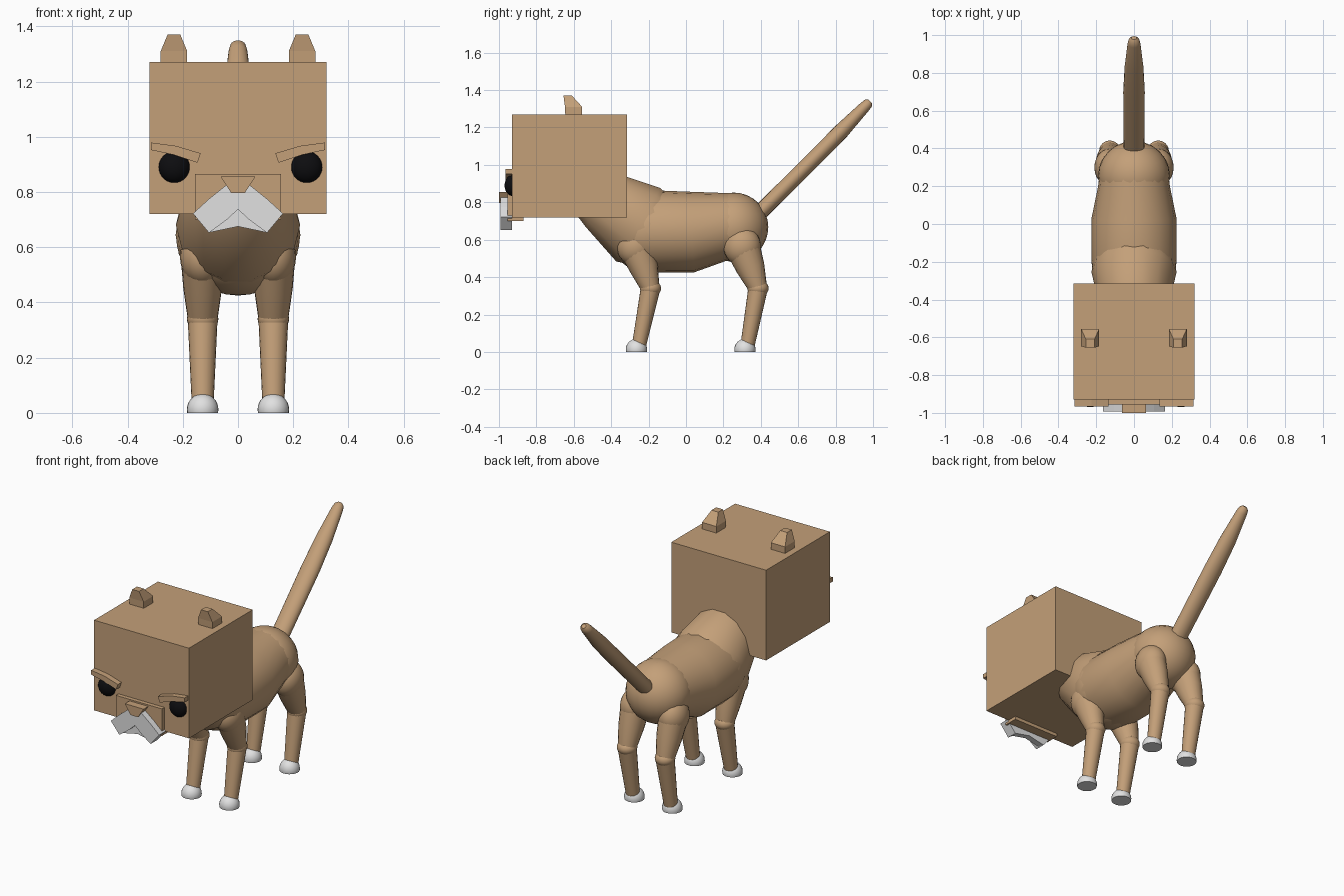
import bpy, bmesh, math
from mathutils import Vector, Matrix

cube = bpy.data.objects.get("Cube")
if cube:
    bpy.data.objects.remove(cube, do_unlink=True)


def material(name, rgb):
    mat = bpy.data.materials.new(name)
    mat.use_nodes = True
    mat.diffuse_color = (*rgb, 1)
    mat.node_tree.nodes["Principled BSDF"].inputs["Base Color"].default_value = (*rgb, 1)
    return mat


TAN = material("tan fur", (0.55, 0.35, 0.19))
WHITE = material("pale grey", (0.75, 0.75, 0.75))
BLACK = material("eye black", (0.004, 0.004, 0.005))


def finish(name, bm, mat, smooth=False):
    bmesh.ops.recalc_face_normals(bm, faces=bm.faces)
    mesh = bpy.data.meshes.new(name)
    bm.to_mesh(mesh)
    bm.free()
    mesh.materials.append(mat)
    obj = bpy.data.objects.new(name, mesh)
    bpy.context.collection.objects.link(obj)
    if smooth:
        bpy.ops.object.select_all(action='DESELECT')
        obj.select_set(True)
        bpy.context.view_layer.objects.active = obj
        bpy.ops.object.shade_smooth_by_angle(angle=math.radians(45))
    return obj


def box(name, lo, hi, mat):
    bm = bmesh.new()
    lo, hi = Vector(lo), Vector(hi)
    size = Matrix.Diagonal((*(hi - lo), 1))
    bmesh.ops.create_cube(bm, size=1, matrix=Matrix.Translation((lo + hi) / 2) @ size)
    return finish(name, bm, mat)


def ball(name, centre, radii, mat, floor=None):
    bm = bmesh.new()
    bmesh.ops.create_uvsphere(bm, u_segments=24, v_segments=16, radius=1,
                              matrix=Matrix.Translation(centre) @ Matrix.Diagonal((*radii, 1)))
    if floor is not None:
        geom = bm.verts[:] + bm.edges[:] + bm.faces[:]
        bmesh.ops.bisect_plane(bm, geom=geom, plane_co=(0, 0, floor),
                               plane_no=(0, 0, 1), clear_inner=True)
        bmesh.ops.holes_fill(bm, edges=[e for e in bm.edges if e.is_boundary])
    return finish(name, bm, mat, True)


def tube(name, x, rings, mat, sides=20):
    """Loft ellipses along a path; each ring is (y, z, half width, half depth)."""
    bm = bmesh.new()
    loops = []
    for i, (y, z, rx, rd) in enumerate(rings):
        a, b = rings[max(i - 1, 0)], rings[min(i + 1, len(rings) - 1)]
        way = Vector((0, b[0] - a[0], b[1] - a[1])).normalized()
        across = Vector((1, 0, 0)).cross(way)
        loops.append([bm.verts.new(Vector((x, y, z))
                      + Vector((rx * math.cos(t), 0, 0)) + across * rd * math.sin(t))
                      for t in (2 * math.pi * k / sides for k in range(sides))])
    for p, q in zip(loops, loops[1:]):
        for k in range(sides):
            n = (k + 1) % sides
            bm.faces.new((p[k], p[n], q[n], q[k]))
    bm.faces.new(loops[0])
    bm.faces.new(loops[-1])
    return finish(name, bm, mat, True)


def plate(name, outline, front, back, mat):
    """Extrude an x/z outline between two y depths."""
    bm = bmesh.new()
    face = bm.faces.new([bm.verts.new((x, front, z)) for x, z in outline])
    ext = bmesh.ops.extrude_face_region(bm, geom=[face], use_keep_orig=True)
    for v in ext["geom"]:
        if isinstance(v, bmesh.types.BMVert):
            v.co.y = back
    return finish(name, bm, mat)


# Trunk, chest, neck and rump
tube("torso", 0, [(0.28, 0.67, 0.18, 0.18), (0.2, 0.67, 0.19, 0.182),
                  (0.03, 0.641, 0.225, 0.216), (-0.2, 0.645, 0.226, 0.22),
                  (-0.28, 0.645, 0.21, 0.2)], TAN)
ball("chest", (0, -0.2, 0.645), (0.225, 0.22, 0.22), TAN)
ball("rump", (0, 0.255, 0.667), (0.19, 0.185, 0.185), TAN)
tube("neck", 0, [(-0.15, 0.63, 0.21, 0.2), (-0.255, 0.68, 0.225, 0.235),
                 (-0.45, 0.81, 0.18, 0.17), (-0.55, 0.86, 0.12, 0.12)], TAN, 14)

# Tail
tube("tail", 0, [(0.35, 0.70, 0.05, 0.04), (0.41, 0.76, 0.055, 0.042),
                 (0.70, 1.048, 0.057, 0.042), (0.83, 1.18, 0.05, 0.042),
                 (0.955, 1.31, 0.034, 0.03), (0.975, 1.33, 0.028, 0.026),
                 (0.985, 1.34, 0.014, 0.013)], TAN)

# Legs: hip, knee and foot positions along y
for end, hip, knee, foot in (("front", -0.27, -0.19, -0.265), ("hind", 0.30, 0.385, 0.315)):
    for side, s in (("left", 1), ("right", -1)):
        tag = f"{end}_{side}_"
        x = s * 0.128
        ball(tag + "haunch", (x, hip, 0.565), (0.082, 0.1, 0.105), TAN)
        tube(tag + "thigh", x, [(hip, 0.57, 0.08, 0.095),
                                (hip + 0.045, 0.45, 0.07, 0.077),
                                (knee, 0.34, 0.054, 0.05)], TAN)
        ball(tag + "knee", (x, knee, 0.34), (0.057, 0.057, 0.045), TAN)
        tube(tag + "shin", x, [(knee, 0.34, 0.054, 0.052),
                               (foot + 0.015, 0.04, 0.04, 0.038)], TAN)
        ball(tag + "paw", (x, foot, 0.012), (0.057, 0.057, 0.058), WHITE, 0)

# Head and muzzle
box("head", (-0.32, -0.93, 0.72), (0.32, -0.315, 1.27), TAN)
box("muzzle", (-0.155, -0.955, 0.70), (0.155, -0.87, 0.865), TAN)
plate("nose", [(-0.063, 0.856), (0.063, 0.856), (0.025, 0.797), (-0.025, 0.797)],
      -1.0, -0.94, TAN)
for side, s in (("left", 1), ("right", -1)):
    plate(f"{side}_lip", [(0, 0.737), (0, 0.80), (s * 0.04, 0.827), (s * 0.105, 0.775),
                          (s * 0.163, 0.722), (s * 0.105, 0.652), (s * 0.04, 0.70)],
          -0.993, -0.93, WHITE)
    plate(f"{side}_chin", [(0, 0.675), (0, 0.75), (s * 0.10, 0.72), (s * 0.10, 0.654)],
          -0.966, -0.93, WHITE)

    # Eyes and slanted brows
    ball(f"{side}_eye", (s * 0.24 + 0.009, -0.925, 0.89), (0.057, 0.045, 0.057), BLACK)
    plate(f"{side}_brow", [(s * 0.135, 0.94), (s * 0.225, 0.967), (s * 0.315, 0.979),
                           (s * 0.315, 0.952), (s * 0.235, 0.935), (s * 0.147, 0.906)],
          -0.965, -0.925, TAN)

    # Ears: upright block with a sloped back and narrowed tip
    bm = bmesh.new()
    rings = [[bm.verts.new((s * 0.232 + sx * w, y, z)) for sx, y in
              ((-1, f), (1, f), (1, b), (-1, b))]
             for z, w, f, b in ((1.26, 0.048, -0.645, -0.555), (1.31, 0.048, -0.647, -0.555),
                                (1.37, 0.023, -0.655, -0.61))]
    for p, q in zip(rings, rings[1:]):
        for k in range(4):
            n = (k + 1) % 4
            bm.faces.new((p[k], p[n], q[n], q[k]))
    bm.faces.new(rings[0])
    bm.faces.new(rings[-1])
    finish(f"{side}_ear", bm, TAN)
